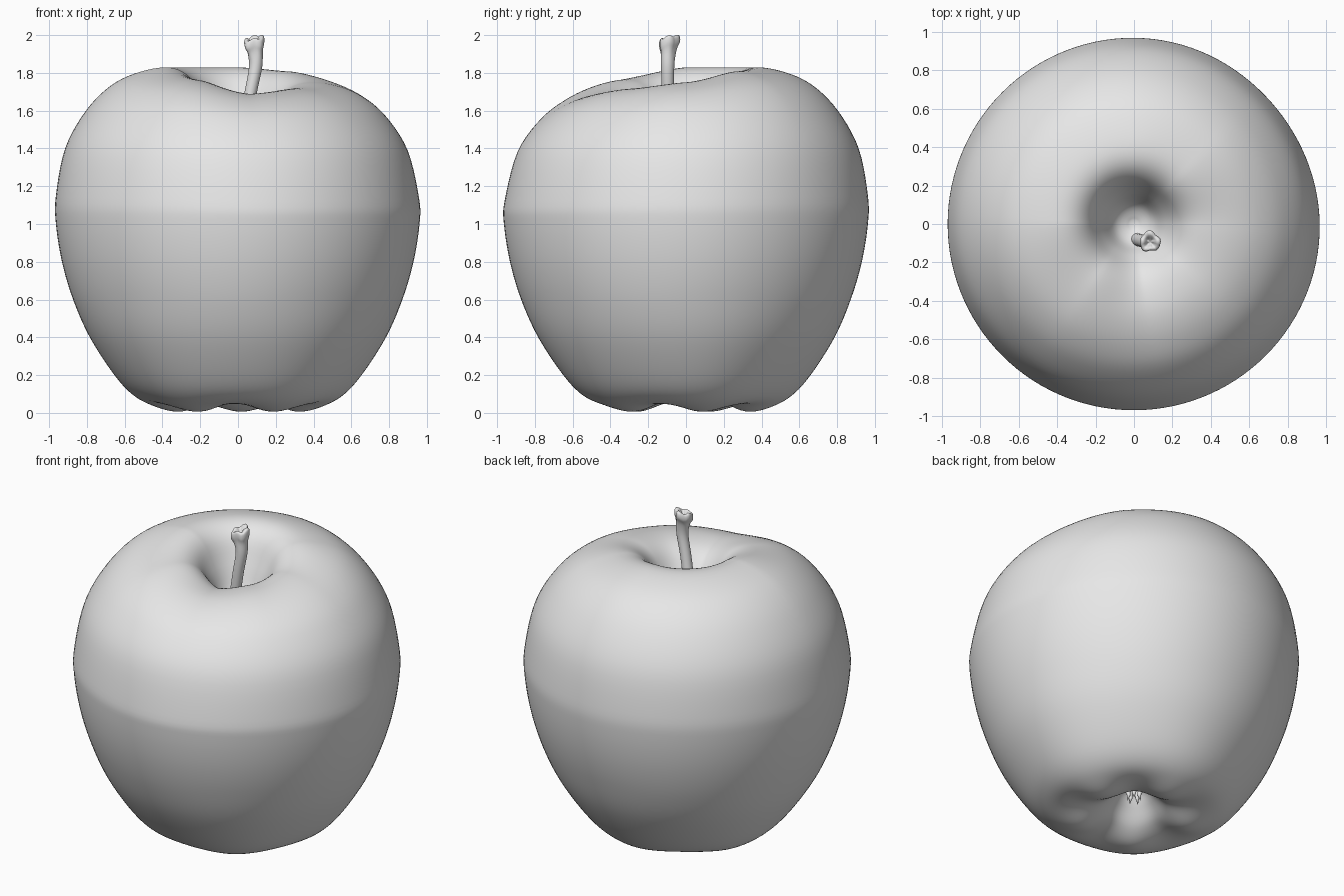
import bpy, bmesh, math, random
from mathutils import Vector

if "Cube" in bpy.data.objects:
    bpy.data.objects.remove(bpy.data.objects["Cube"])

random.seed(4)
grey = bpy.data.materials.new("plain grey")
grey.diffuse_color = (0.8, 0.8, 0.8, 1)
grey.use_nodes = True
grey.node_tree.nodes["Principled BSDF"].inputs["Base Color"].default_value = grey.diffuse_color


def catmull(pts, steps):
    """Smooth curve through the given points."""
    p = [Vector(q) for q in pts]
    p = [p[0]] + p + [p[-1]]
    out = []
    for i in range(1, len(p) - 2):
        a, b, c, d = p[i - 1:i + 3]
        for k in range(steps):
            t = k / steps
            out.append(0.5 * (2 * b + (c - a) * t + (2 * a - 5 * b + 4 * c - d) * t * t
                              + (3 * b - a - 3 * c + d) * t ** 3))
    out.append(p[-2])
    return out


def skin(name, rings, start=None, end=None):
    """Join rings of points into a smooth surface, with optional end points."""
    bm = bmesh.new()
    vs = [[bm.verts.new(p) for p in ring] for ring in rings]
    n = len(vs[0])
    for a, b in zip(vs, vs[1:]):
        for i in range(n):
            j = (i + 1) % n
            bm.faces.new((a[i], a[j], b[j], b[i]))
    for tip, ring in ((start, vs[0]), (end, vs[-1])):
        if tip is not None:
            v = bm.verts.new(tip)
            for i in range(n):
                bm.faces.new((v, ring[i], ring[(i + 1) % n]))
    bmesh.ops.recalc_face_normals(bm, faces=bm.faces)
    me = bpy.data.meshes.new(name)
    bm.to_mesh(me)
    bm.free()
    me.materials.append(grey)
    for f in me.polygons:
        f.use_smooth = True
    ob = bpy.data.objects.new(name, me)
    bpy.context.collection.objects.link(ob)
    return ob


# Fruit: profile blends from a high shoulder (back, left) to a low one (front)
base = [(0.03, .22), (.07, .21), (.12, .15), (.2, .07), (.31, .03), (.44, .04), (.55, .09),
        (.655, .2), (.785, .4), (.873, .6), (.932, .8), (.964, 1.0)]
high = base + [(.964, 1.15), (.915, 1.4), (.805, 1.6), (.67, 1.735), (.52, 1.805), (.36, 1.828),
               (.25, 1.77), (.17, 1.62), (.1, 1.47), (.02, 1.42)]
low = base + [(.96, 1.12), (.89, 1.38), (.765, 1.55), (.63, 1.64), (.48, 1.685), (.34, 1.68),
              (.24, 1.64), (.16, 1.56), (.1, 1.47), (.02, 1.42)]
high, low = catmull(high, 5), catmull(low, 5)
keys = [(0, .55), (45, .15), (90, 0), (180, 0), (235, .45), (278, 1), (320, .78), (360, .55)]


def lowness(deg):
    for (a, u), (b, v) in zip(keys, keys[1:]):
        if a <= deg <= b:
            t = (deg - a) / (b - a)
            t = 0.5 * t + 0.5 * t * t * (3 - 2 * t)
            return u + (v - u) * t


N = 120
rings = []
for h, l in zip(high, low):
    ring = []
    for i in range(N):
        deg = 360 * i / N
        a = math.radians(deg)
        r, z = h.lerp(l, lowness(deg))
        # five lobes round the blossom end
        if z < 0.6:
            lobe = math.cos(5 * (a - math.radians(231)))
            z -= 0.022 * lobe * math.exp(-((r - .32) / .14) ** 2)
            r += 0.008 * lobe * max(0, 1 - z / .6) * min(1, r / .4)
        # slight flattening at the back right
        r *= 1 - 0.015 * max(0, math.cos(a - math.radians(40))) ** 6
        ring.append((r * math.cos(a), r * math.sin(a), max(z, 0)))
    rings.append(ring)
skin("apple_body", rings, (0, 0, .22), (0, 0, 1.42))

# Stem: gently bent, flared and knobbly at the cut end
path = catmull([(.01, -.08, 1.4, .034), (.04, -.087, 1.55, .033), (.068, -.095, 1.7, .033),
                (.093, -.097, 1.83, .035), (.09, -.095, 1.91, .041), (.084, -.092, 1.95, .053),
                (.084, -.092, 1.98, .05), (.084, -.092, 1.985, .034), (.084, -.092, 1.965, .015)], 4)
rings = []
for x, y, z, r in path:
    knob = max(0, min(1, (z - 1.86) / .08))
    ring = []
    for i in range(20):
        a = math.tau * i / 20
        q = r * (1 + knob * (.09 * math.cos(3 * a + 1) + .07 * math.sin(5 * a)))
        ring.append((x + q * math.cos(a), y + q * math.sin(a),
                     min(2, z + knob * (.012 * math.cos(a - .8) + .007 * math.cos(4 * a)))))
    rings.append(ring)
skin("stem", rings, (.01, -.08, 1.38), (.084, -.092, 1.962))

# Dried sepals in the blossom hollow
for k in range(5):
    a = math.radians(231 + 36 + 72 * k)
    rings = []
    for t in (0, .35, .7):
        c = Vector((math.cos(a), math.sin(a), 0)) * (.05 - .025 * t) + Vector((0, 0, .23 - .1 * t))
        rings.append([c + Vector((math.cos(b), math.sin(b), 0)) * .026 * (1 - .8 * t)
                      for b in [math.tau * i / 8 for i in range(8)]])
    tip = (.04 * math.cos(a), .04 * math.sin(a), .13 + random.uniform(-.015, .015))
    skin("sepal_%d" % (k + 1), rings, None, tip)
